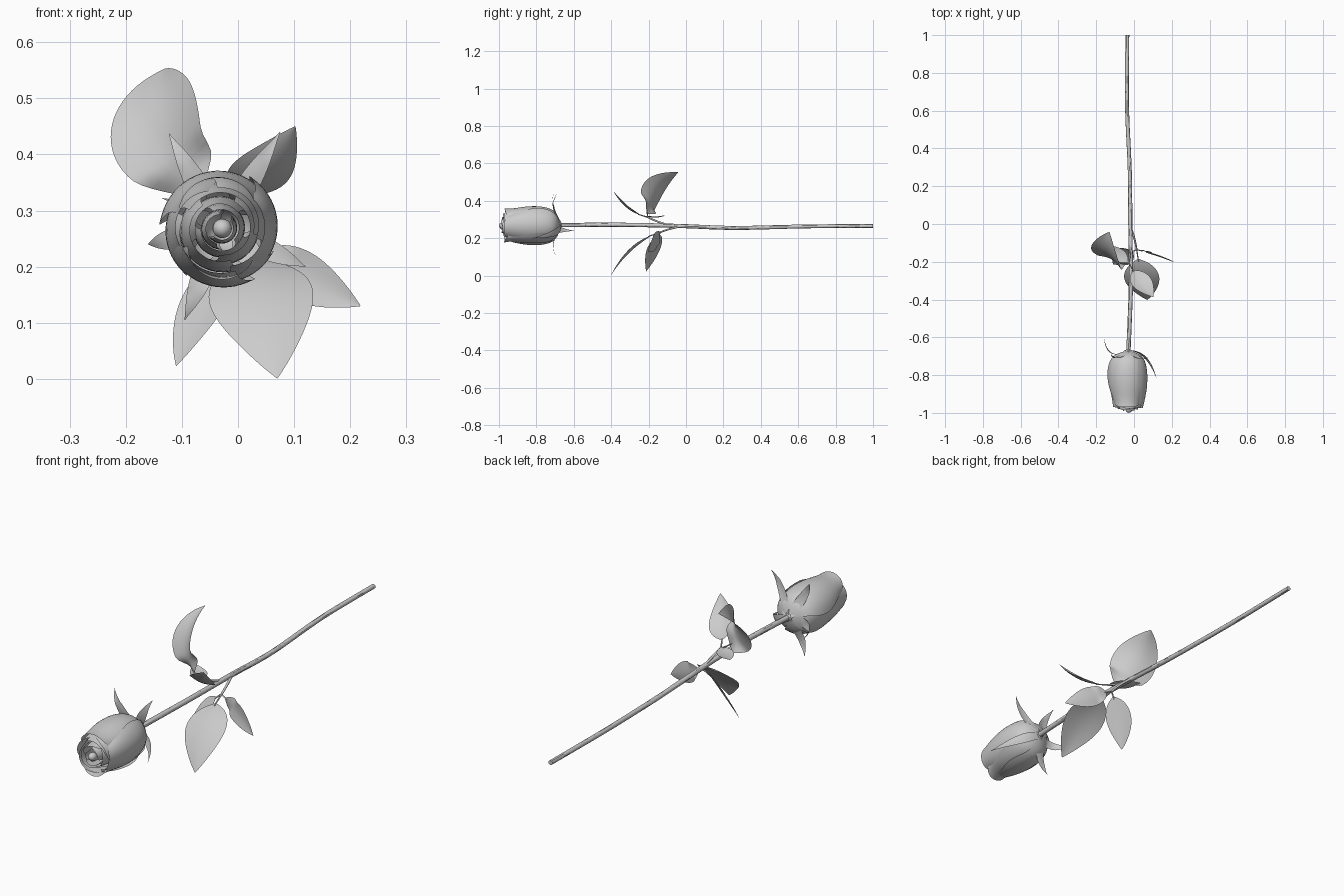
import bpy, math
from mathutils import Vector

if "Cube" in bpy.data.objects:
    bpy.data.objects.remove(bpy.data.objects["Cube"])

CX, CZ = -0.030, 0.268          # flower axis


def sheet(name, rows, levels=1):
    """Smooth open surface from a grid of points."""
    n = len(rows[0])
    verts = [p for row in rows for p in row]
    faces = [(i * n + j, i * n + j + 1, (i + 1) * n + j + 1, (i + 1) * n + j)
             for i in range(len(rows) - 1) for j in range(n - 1)]
    me = bpy.data.meshes.new(name)
    me.from_pydata(verts, [], faces)
    for p in me.polygons:
        p.use_smooth = True
    ob = bpy.data.objects.new(name, me)
    bpy.context.collection.objects.link(ob)
    sub = ob.modifiers.new("smooth", 'SUBSURF')
    sub.levels = sub.render_levels = levels
    return ob


def tube(name, pts, r0, r1):
    """Round stalk along a soft path."""
    cu = bpy.data.curves.new(name, 'CURVE')
    cu.dimensions = '3D'
    cu.bevel_depth = 1.0
    cu.bevel_resolution = 4
    cu.use_fill_caps = True
    sp = cu.splines.new('NURBS')
    sp.points.add(len(pts) - 1)
    for i, p in enumerate(pts):
        sp.points[i].co = (*p, 1)
        sp.points[i].radius = r0 + (r1 - r0) * i / (len(pts) - 1)
    sp.order_u = 3
    sp.use_endpoint_u = True
    sp.resolution_u = 8
    ob = bpy.data.objects.new(name, cu)
    bpy.context.collection.objects.link(ob)
    bpy.ops.object.select_all(action='DESELECT')
    ob.select_set(True)
    bpy.context.view_layer.objects.active = ob
    bpy.ops.object.convert(target='MESH')
    bpy.ops.object.shade_smooth_by_angle()


def blade(name, a, b, c, across, width, fold, shape):
    """Leaf-like sheet along the curve a-b-c, spread along 'across'."""
    a, b, c, across = Vector(a), Vector(b), Vector(c), Vector(across)
    rows = []
    for i in range(15):
        t = i / 14
        p = a * (1 - t) ** 2 + b * 2 * t * (1 - t) + c * t * t
        tan = ((b - a) * (1 - t) + (c - b) * t).normalized()
        side = (across - tan * across.dot(tan)).normalized()
        nor = side.cross(tan)
        if nor.z < 0:
            nor = -nor
        w = max(width / 2 * shape(t), 0.0008)
        rows.append([p + side * s * w + nor * fold * w * abs(s) ** 1.5
                     for s in (-1, -0.5, 0, 0.5, 1)])
    return sheet(name, rows)


def leaf_shape(t):
    return max(math.sin(math.pi * t ** 0.8), 0) ** 0.85


def sepal_shape(t):
    return (0.6 + 2.1 * t) * (1 - t) ** 1.2


# Petals: cupped partial shells wound around the axis
PROFILE = [(0, .12), (.03, .42), (.09, .74), (.2, .91), (.35, 1.0), (.5, 1.01),
           (.65, .98), (.8, .90), (.9, .82), (.96, .76), (1, .73)]


def petal(name, angle, span, radius, y_top, flare):
    rows = []
    y0 = -0.672
    for v, k in PROFILE:
        row = []
        for j in range(13):
            u = j / 6 - 1
            ang = angle + u * span / 2 * (0.8 + 0.2 * math.sin(math.pi * min(v * 1.2, 1)))
            r = radius * (k + flare * max(0, v - .85) / .15 * (1 - u * u)) * (1 + 0.06 * u)
            y = y0 + (y_top - y0) * v * (1 - 0.10 * abs(u) ** 3)
            row.append((CX + r * math.cos(ang), y, CZ + r * math.sin(ang)))
        rows.append(row)
    sheet(name, rows)


# Outer petals, a few with lips rolled outward
outer = [(95, .16), (225, .04), (345, .04), (160, .10), (265, .22), (40, .02)]
for i, (deg, flare) in enumerate(outer):
    petal(f"outer_petal_{i + 1}", math.radians(deg), math.radians(165 - 5 * i),
          0.104 - 0.002 * i, -0.970 - 0.002 * (i % 3), flare)
# Inner petals tightening to the heart
for i in range(8):
    petal(f"inner_petal_{i + 1}", math.radians(70 + 137.5 * i), math.radians(200),
          0.084 - 0.0080 * i, -0.978 - 0.002 * i, 0.03)

# Flower heart and the receptacle under the petals
for name, loc, r, sy in (("flower_heart", (CX + .002, -0.980, CZ), 0.017, 1.15),
                         ("receptacle", (CX, -0.676, CZ + .002), 0.018, 0.8)):
    bpy.ops.mesh.primitive_uv_sphere_add(segments=24, ring_count=14, radius=r, location=loc)
    ob = bpy.context.object
    ob.name = name
    ob.scale = (1, sy, 1)
    bpy.ops.object.shade_smooth()

# Sepals: tip positions, curling back off the flower
tips = [(-0.123, -0.69, 0.437), (-0.160, -0.60, 0.240), (-0.095, -0.695, 0.105),
        (0.120, -0.820, 0.200), (0.075, -0.705, 0.440)]
for i, tip in enumerate(tips):
    d = Vector((tip[0] - CX, 0, tip[2] - CZ)).normalized()
    base = Vector((CX, -0.668, CZ)) + d * 0.010
    mid = Vector((CX, -0.735 if tip[1] > -0.8 else -0.67, CZ)) + d * 0.115
    blade(f"sepal_{i + 1}", base, mid, tip, (-d.z, 0, d.x), 0.052, 0.1, sepal_shape)

# Main stem
tube("stem", [(-0.035, 1.0, 0.265), (-0.038, 0.8, 0.265), (-0.038, 0.6, 0.263),
              (-0.022, 0.3, 0.254), (-0.020, 0.15, 0.257), (-0.020, 0.0, 0.265),
              (-0.015, -0.3, 0.272), (-0.022, -0.5, 0.272), (-0.030, -0.68, 0.270)],
     0.0100, 0.0115)

# Leaves: base, bend, tip, spread direction, width, fold
leaves = [
    ("upper_big_leaf", (-0.070, -0.210, 0.330), (-0.175, -0.175, 0.475), (-0.130, -0.042, 0.553),
     (0.15, -0.10, 0.05), 0.195, 0.28),
    ("upper_right_leaf", (-0.005, -0.245, 0.325), (0.045, -0.330, 0.345), (0.102, -0.387, 0.450),
     (1, 0.41, -0.32), 0.110, 0.22),
    ("upper_small_leaf", (-0.035, -0.210, 0.318), (-0.080, -0.160, 0.300), (-0.135, -0.115, 0.322),
     (0.7, 0.7, 0), 0.070, 0.15),
    ("lower_big_leaf", (0.022, -0.185, 0.215), (0.042, -0.320, 0.170), (0.070, -0.402, 0.001),
     (1, 0, 0.08), 0.187, -0.10),
    ("lower_right_leaf", (0.035, -0.142, 0.225), (0.120, -0.150, 0.178), (0.218, -0.204, 0.130),
     (0.45, -0.1, 0.88), 0.092, 0.15),
    ("lower_left_leaf", (-0.005, -0.145, 0.220), (-0.065, -0.165, 0.130), (-0.110, -0.213, 0.023),
     (0.75, -0.72, -0.13), 0.110, 0.15),
]
for name, a, b, c, across, width, fold in leaves:
    blade(name, a, b, c, across, width, fold, leaf_shape)

# Leaf stalks: one main stalk per group, branching to each leaf base
groups = [("upper", [(-0.018, -0.09, 0.268), (-0.018, -0.14, 0.282), (-0.028, -0.205, 0.312)], leaves[:3]),
          ("lower", [(-0.018, -0.02, 0.264), (0.004, -0.07, 0.258), (0.014, -0.135, 0.233)], leaves[3:])]
for name, path, group in groups:
    tube(f"{name}_stalk", path, 0.006, 0.0045)
    for leaf in group:
        end, base = Vector(path[-1]), Vector(leaf[1])
        inner = base.lerp(Vector(leaf[2]), 0.12)
        tube(f"{leaf[0]}_stalk", [end, end.lerp(base, 0.6), inner], 0.0036, 0.0025)
